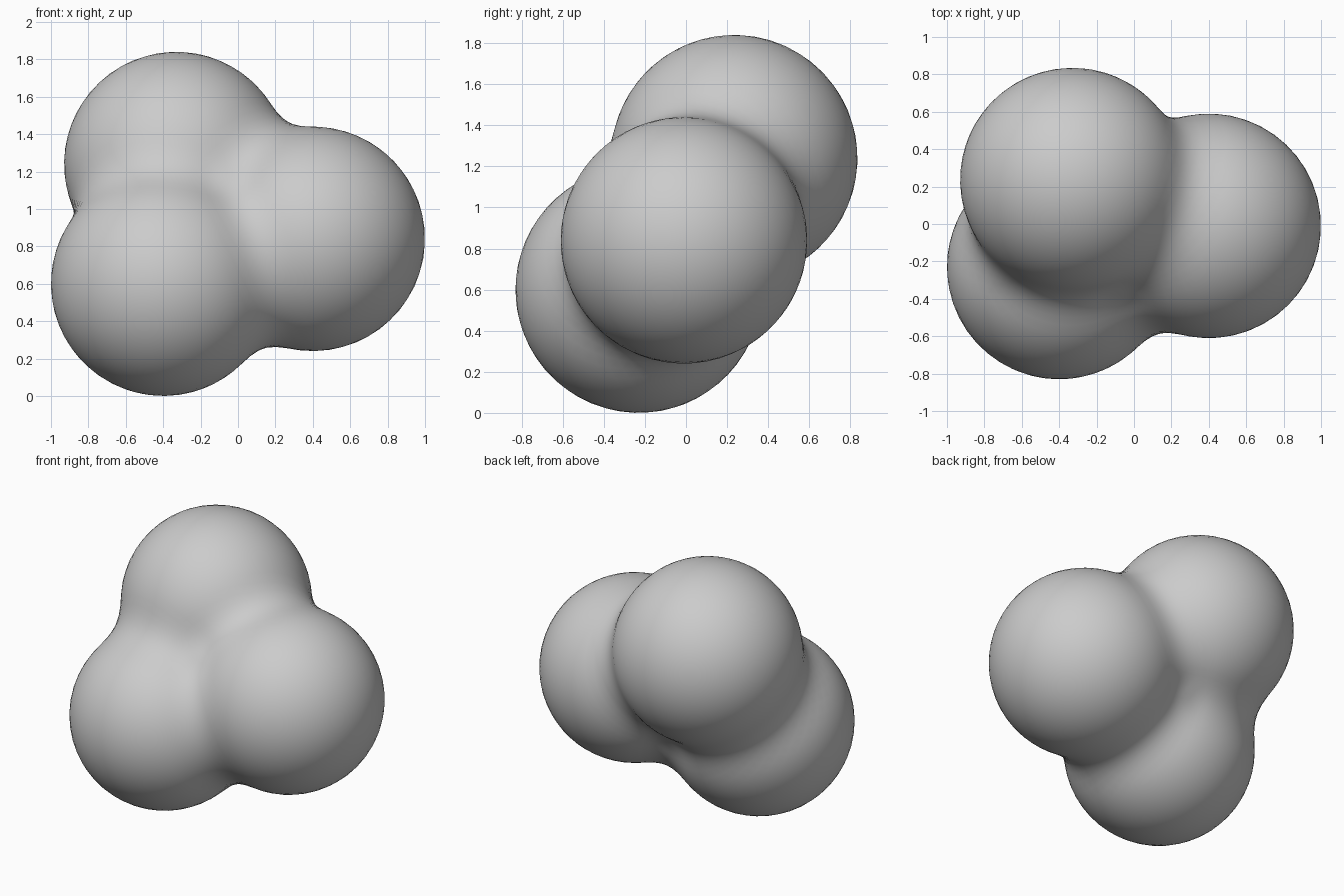
import bpy, bmesh
from mathutils import Vector

if "Cube" in bpy.data.objects:
    bpy.data.objects.remove(bpy.data.objects["Cube"])

# Three equal lobes, softly blended into one body
R = 0.6
LOBES = [Vector((-0.33, 0.235, 1.24)),   # upper back lobe
         Vector((-0.40, -0.23, 0.60)),   # lower front lobe
         Vector((0.40, -0.01, 0.84))]    # right lobe
BLEND = 0.2
CORE = sum(LOBES, Vector()) / 3


def smooth_min(a, b):
    h = max(BLEND - abs(a - b), 0) / BLEND
    return min(a, b) - h * h * BLEND / 4


def distance(p):
    a, b, c = sorted((p - q).length - R for q in LOBES)
    return smooth_min(smooth_min(a, b), c)


def surface_point(direction):
    # bisect along the ray from the core to the blended surface
    lo, hi = 0.0, 2.0
    for _ in range(24):
        mid = (lo + hi) / 2
        if distance(CORE + direction * mid) < 0:
            lo = mid
        else:
            hi = mid
    return CORE + direction * lo


# Body: sphere pushed out to the blended surface
bm = bmesh.new()
bmesh.ops.create_icosphere(bm, subdivisions=5, radius=1)
for v in bm.verts:
    v.co = surface_point(v.co.normalized())
for f in bm.faces:
    f.smooth = True
mesh = bpy.data.meshes.new("blended_lobes")
bm.to_mesh(mesh)
bm.free()
body = bpy.data.objects.new("blended_lobes", mesh)
bpy.context.collection.objects.link(body)

# Plain grey
grey = bpy.data.materials.new("light grey")
grey.diffuse_color = (0.6, 0.6, 0.6, 1)
grey.use_nodes = True
grey.node_tree.nodes["Principled BSDF"].inputs["Base Color"].default_value = grey.diffuse_color
mesh.materials.append(grey)
